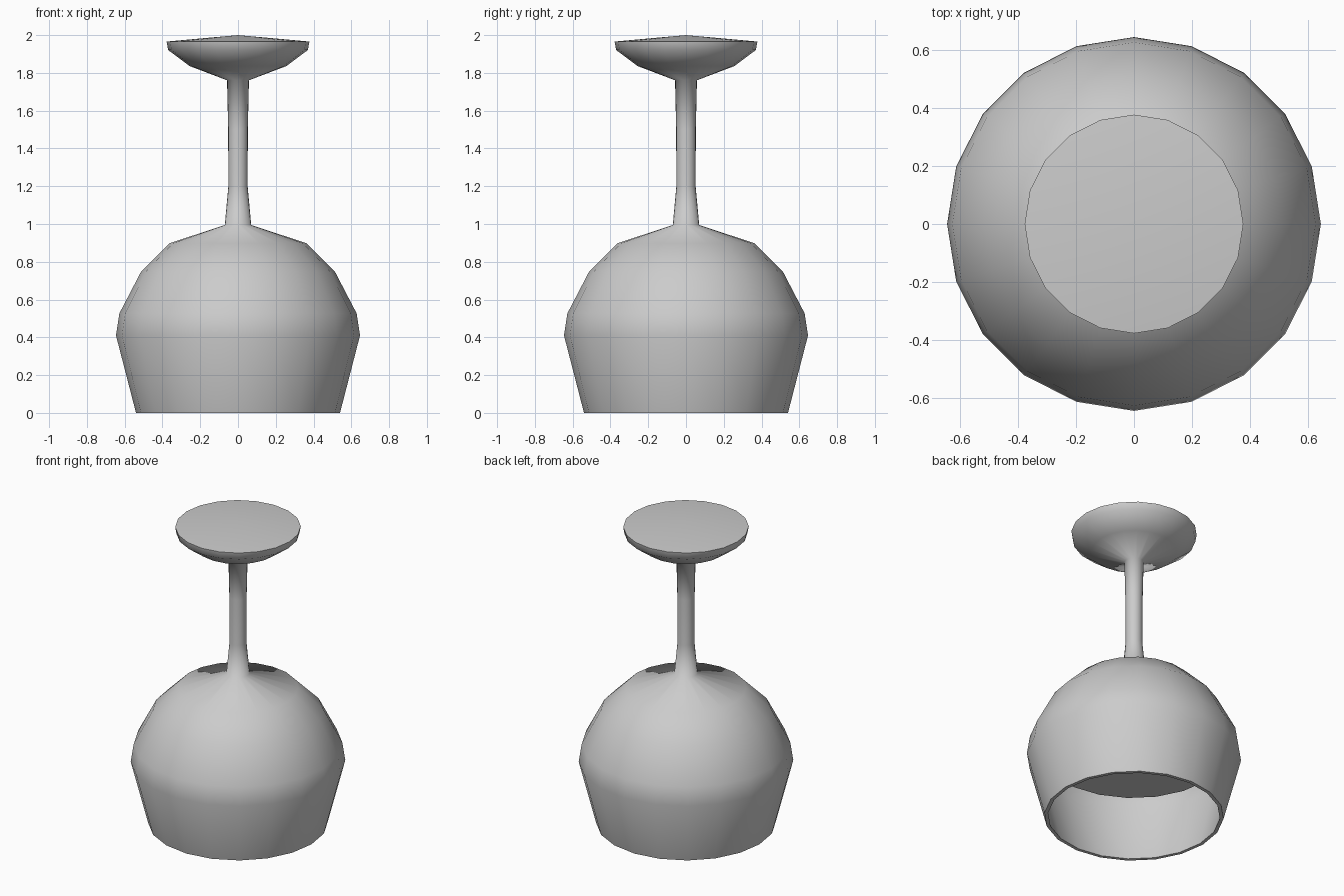
import bpy, bmesh, math

cube = bpy.data.objects.get("Cube")
if cube:
    bpy.data.objects.remove(cube, do_unlink=True)

SIDES = 20

grey = bpy.data.materials.new("mid_grey")
grey.use_nodes = True
COLOUR = (0.6, 0.6, 0.6, 1)
grey.diffuse_color = COLOUR
grey.node_tree.nodes["Principled BSDF"].inputs["Base Color"].default_value = COLOUR


def lathe(name, profile, smooth_angle=75):
    """Spin an (r, z) profile around z and smooth it, keeping the rims sharp."""
    bm = bmesh.new()
    verts = [bm.verts.new((r, 0, z)) for r, z in profile]
    edges = [bm.edges.new(pair) for pair in zip(verts, verts[1:])]
    bmesh.ops.spin(bm, geom=verts + edges, cent=(0, 0, 0), axis=(0, 0, 1),
                   angle=math.tau, steps=SIDES, use_merge=True)
    bmesh.ops.remove_doubles(bm, verts=bm.verts, dist=0.0005)
    bmesh.ops.recalc_face_normals(bm, faces=bm.faces)
    mesh = bpy.data.meshes.new(name)
    bm.to_mesh(mesh)
    bm.free()
    mesh.materials.append(grey)
    obj = bpy.data.objects.new(name, mesh)
    bpy.context.collection.objects.link(obj)
    bpy.ops.object.select_all(action='DESELECT')
    obj.select_set(True)
    bpy.context.view_layer.objects.active = obj
    bpy.ops.object.shade_smooth_by_angle(angle=math.radians(smooth_angle))


# Upturned goblet: foot, stem and bowl outside, then the bowl's inner wall
foot = [(0, 2.0), (0.378, 1.966), (0.37, 1.921), (0.256, 1.836), (0.058, 1.761)]
stem = [(0.052, 1.5), (0.051, 1.2), (0.07, 0.995)]
bowl = [(0.362, 0.898), (0.513, 0.748), (0.628, 0.527), (0.646, 0.41), (0.54, 0)]
inside = [(0.518, 0), (0.622, 0.41), (0.605, 0.52), (0.495, 0.732), (0.35, 0.876), (0, 0.97)]
lathe("goblet", foot + stem + bowl + inside)

# Contents: a flat surface with a body that fills the bowl above it
lathe("contents", [(0, 0.447), (0.56, 0.447), (0.575, 0.52), (0.47, 0.72), (0.33, 0.85), (0, 0.93)])
